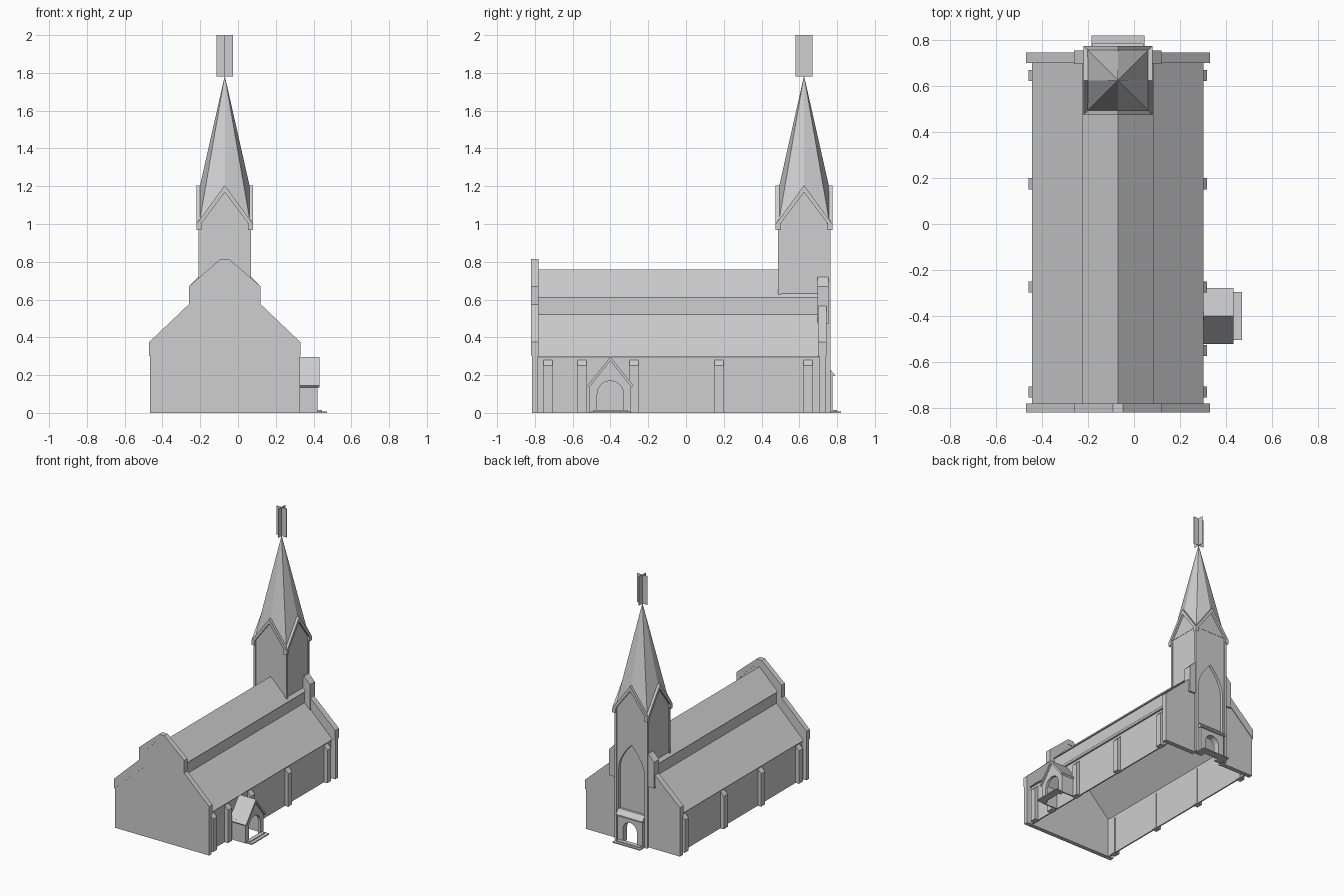
import bpy, bmesh, math
from mathutils import Vector

cube = bpy.data.objects.get("Cube")
if cube:
    bpy.data.objects.remove(cube, do_unlink=True)

stone = bpy.data.materials.new("pale_grey")
stone.use_nodes = True
GREY = (0.62, 0.62, 0.62, 1)
stone.diffuse_color = GREY
stone.node_tree.nodes["Principled BSDF"].inputs["Base Color"].default_value = GREY

CX = -0.07      # centre line of the nave
TY = 0.625      # centre of the tower
PY = -0.40      # centre of the side porch


def finish(name, bm):
    bmesh.ops.recalc_face_normals(bm, faces=bm.faces)
    mesh = bpy.data.meshes.new(name)
    bm.to_mesh(mesh)
    bm.free()
    mesh.materials.append(stone)
    ob = bpy.data.objects.new(name, mesh)
    bpy.context.scene.collection.objects.link(ob)
    return ob


def prism(name, pts, a, b, axis="y", centre=CX):
    """Extrude a profile of (offset, height) points along x or y."""
    def place(u, z, d):
        return (centre + u, d, z) if axis == "y" else (d, centre + u, z)
    bm = bmesh.new()
    face = bm.faces.new([bm.verts.new(place(u, z, a)) for u, z in pts])
    ext = bmesh.ops.extrude_face_region(bm, geom=[face])
    verts = [g for g in ext["geom"] if isinstance(g, bmesh.types.BMVert)]
    step = Vector(place(0, 0, b)) - Vector(place(0, 0, a))
    bmesh.ops.translate(bm, verts=verts, vec=step)
    return finish(name, bm)


def box(name, x0, x1, y0, y1, z0, z1):
    return prism(name, [(x0, z0), (x1, z0), (x1, z1), (x0, z1)], y0, y1, "y", 0)


def mirrored(pts):
    """Complete a half profile, running outside to centre, on the other side."""
    return pts + [(-u, z) for u, z in reversed(pts) if u > 0]


def arch(w, spring, top, n=8):
    """Opening outline from the right foot over the crown to the left foot."""
    pts = [(w, 0)]
    for i in range(n + 1):
        t = math.pi * i / n
        pts.append((w * math.cos(t), spring + (top - spring) * math.sin(t)))
    return pts + [(-w, 0)]


def lancet(w, spring, top, n=6):
    side = [(w, 0)]
    for i in range(n + 1):
        t = i / n
        side.append((w * (1 - t ** 1.8), spring + (top - spring) * t))
    return mirrored(side)


# Nave shell: stepped roof outside, pitched ceiling inside, open below
outer = mirrored([(0.36, 0), (0.36, 0.297), (0.373, 0.297), (0.145, 0.52),
                  (0.145, 0.61), (0.155, 0.61), (0, 0.76)])
inner = mirrored([(0.35, 0), (0.35, 0.30), (0, 0.65)])
prism("nave_shell", outer + inner[::-1], -0.785, 0.71)

# Front gable with raised coping
step_edge = [(0.40, 0.375), (0.19, 0.575), (0.19, 0.67), (0.022, 0.815)]
under_edge = [(0.40, 0.30), (0.155, 0.525), (0.155, 0.645), (0.022, 0.775)]
prism("front_gable", mirrored([(0.397, 0), (0.397, 0.35), (0.18, 0.56),
                               (0.18, 0.66), (0.02, 0.80)]), -0.816, -0.784)
prism("front_coping", mirrored(step_edge) + mirrored(under_edge)[::-1], -0.82, -0.78)

# Rear gable halves beside the tower, each with coping and a shoulder block
for s, side in ((1, "left"), (-1, "right")):
    def flip(pts):
        return [(s * u, z) for u, z in pts]
    prism(f"rear_gable_{side}", flip([(0.125, 0), (0.397, 0), (0.397, 0.35),
                                      (0.18, 0.56), (0.125, 0.56)]), 0.705, 0.74)
    prism(f"rear_coping_{side}", flip([(0.40, 0.30), (0.40, 0.375), (0.17, 0.585),
                                       (0.17, 0.51)]), 0.70, 0.745)
    prism(f"shoulder_block_{side}", flip([(0.125, 0.47), (0.19, 0.47), (0.19, 0.67),
                                          (0.14, 0.72), (0.125, 0.72)]), 0.695, 0.755)
    # Wall buttresses with weathered tops
    rows = [-0.73, -0.275, 0.175, 0.645] + ([-0.55] if s > 0 else [])
    for i, y in enumerate(rows):
        prism(f"buttress_{side}_{i}", flip([(0.345, 0), (0.388, 0), (0.388, 0.25),
                                            (0.36, 0.28), (0.345, 0.28)]),
              y - 0.024, y + 0.024)

# Side porch: arched front, side walls, pitched roof and doorstep
door = arch(0.07, 0.10, 0.17)
prism("porch_front", [(0.11, 0)] + door + [(-0.11, 0), (-0.11, 0.15), (0, 0.285),
                                           (0.11, 0.15)], 0.40, 0.42, "x", PY)
for s in (1, -1):
    y = PY + s * 0.105
    box("porch_side_wall", 0.28, 0.41, y - 0.005, y + 0.005, 0, 0.16)
prism("porch_roof", mirrored([(0.122, 0.145), (0, 0.297)])
      + mirrored([(0.112, 0.135), (0, 0.275)])[::-1], 0.28, 0.432, "x", PY)
box("porch_step", 0.415, 0.47, PY - 0.105, PY + 0.105, 0, 0.008)
box("porch_threshold", 0.415, 0.445, PY - 0.09, PY + 0.09, 0.004, 0.014)

# Tower walls
R = 0.132
box("tower_front_wall", CX - R, CX + R, TY - R, TY - R + 0.01, 0.3, 1.02)
for s in (1, -1):
    x = CX + s * (R - 0.005)
    box("tower_side_wall", x - 0.005, x + 0.005, TY - R, TY + R, 0.3, 1.02)
    box("tower_side_foot", x - 0.005, x + 0.005, 0.70, TY + R, 0, 0.32)
# Rear wall with tall pointed recess and the door panel set inside it
prism("tower_rear_frame", [(R, 0)] + lancet(0.108, 0.55, 0.75)
      + [(-R, 0), (-R, 1.02), (R, 1.02)], TY + R - 0.022, TY + R)
prism("tower_rear_panel", [(0.12, 0)] + arch(0.06, 0.10, 0.165)
      + [(-0.12, 0), (-0.12, 0.78), (0.12, 0.78)], TY + R - 0.032, TY + R - 0.02)
# Corner posts
for sx in (1, -1):
    for sy in (1, -1):
        x, y = CX + sx * 0.131, TY + sy * 0.131
        low = 0 if sy > 0 else 0.55
        box("tower_corner_post", x - 0.008, x + 0.008, y - 0.008, y + 0.008, low, 1.02)

# Rear door surround, sloping hood and doorstep
prism("rear_door_surround", [(0.105, 0)] + arch(0.06, 0.10, 0.165)
      + [(-0.105, 0), (-0.105, 0.205), (0.105, 0.205)], 0.73, 0.775)
prism("rear_door_hood", [(0.735, 0.195), (0.785, 0.195), (0.785, 0.205),
                         (0.755, 0.24), (0.735, 0.24)], CX - 0.112, CX + 0.112, "x", 0)
box("rear_step", CX - 0.115, CX + 0.115, 0.765, 0.82, 0, 0.008)
box("rear_threshold", CX - 0.10, CX + 0.10, 0.765, 0.80, 0.004, 0.014)

# Spire: corners low, gable peaks high, all meeting at the tip
bm = bmesh.new()
tip = bm.verts.new((CX, TY, 1.785))
ring = []
for u, v in ((1, 1), (0, 1), (-1, 1), (-1, 0), (-1, -1), (0, -1), (1, -1), (1, 0)):
    z = 1.01 if u and v else 1.19
    ring.append(bm.verts.new((CX + u * 0.134, TY + v * 0.134, z)))
for i in range(8):
    bm.faces.new((tip, ring[i], ring[(i + 1) % 8]))
for i in range(0, 8, 2):
    bm.faces.new((ring[i], ring[i + 1], ring[(i + 2) % 8]))
bm.faces.new(ring[::2])
finish("spire", bm)

# Gable hoods on all four tower faces
hood = mirrored([(0.15, 1.0), (0, 1.205)]) + mirrored([(0.15, 0.968), (0, 1.168)])[::-1]
for s in (1, -1):
    prism("tower_gable_hood", hood, TY + s * 0.122, TY + s * 0.15)
    prism("tower_gable_hood", hood, CX + s * 0.122, CX + s * 0.15, "x", TY)

# Finial of two crossed plates
box("finial_plate_wide", CX - 0.044, CX + 0.044, TY - 0.001, TY + 0.001, 1.78, 2.0)
box("finial_plate_deep", CX - 0.001, CX + 0.001, TY - 0.044, TY + 0.044, 1.78, 2.0)
